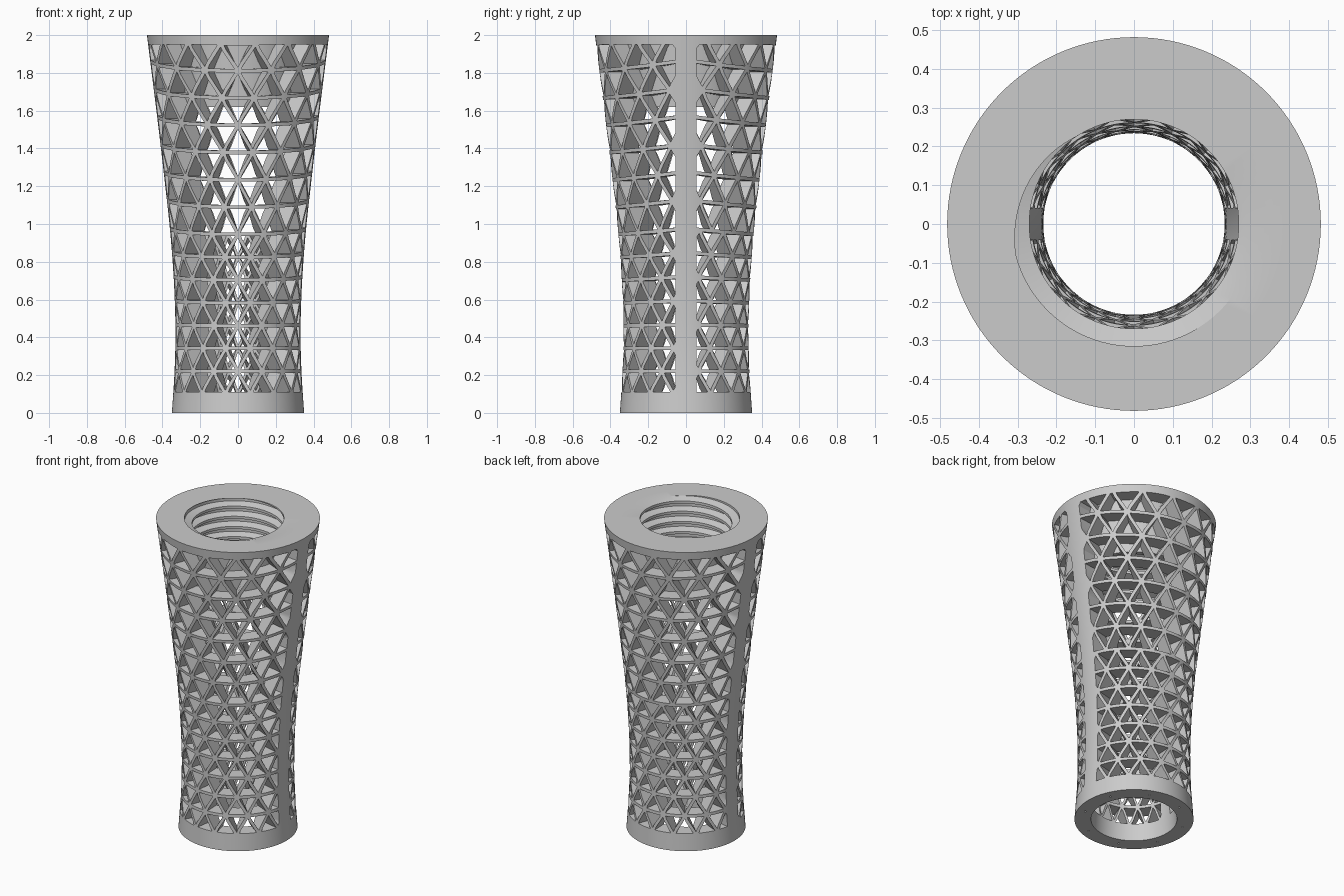
import bpy, bmesh
from math import pi, sin, cos, floor

if "Cube" in bpy.data.objects:
    bpy.data.objects.remove(bpy.data.objects["Cube"])

WALL = 0.097      # wall thickness
SPINE = 0.057     # half width of the solid side spines
PITCHES = 16      # triangles around the body
HALF_BAR = 0.0095
OUT = [.350, .337, .331, .335, .346, .363, .385, .408, .432, .457, .482]


def radius(z):
    """Smooth outer profile, one control radius every 0.2 in z."""
    t = min(max(z / 0.2, 0), 9.9999)
    i = int(t)
    t -= i
    p1, p2 = OUT[i], OUT[i + 1]
    p0 = OUT[i - 1] if i else 2 * p1 - p2
    p3 = OUT[i + 2] if i < 9 else 2 * p2 - p1
    return 0.5 * (2 * p1 + (p2 - p0) * t + (2 * p0 - 5 * p1 + 4 * p2 - p3) * t * t
                  + (3 * p1 - p0 - 3 * p2 + p3) * t ** 3)


def make(name, verts, faces, merge=False):
    me = bpy.data.meshes.new(name)
    me.from_pydata(verts, [], faces)
    bm = bmesh.new()
    bm.from_mesh(me)
    if merge:
        bmesh.ops.remove_doubles(bm, verts=bm.verts, dist=1e-5)
    bmesh.ops.recalc_face_normals(bm, faces=bm.faces)
    bm.to_mesh(me)
    bm.free()
    ob = bpy.data.objects.new(name, me)
    bpy.context.collection.objects.link(ob)
    return ob


def smooth(ob):
    bpy.ops.object.select_all(action='DESELECT')
    ob.select_set(True)
    bpy.context.view_layer.objects.active = ob
    bpy.ops.object.shade_smooth_by_angle(angle=0.5)


# Flared body: thick wall revolved from the profile
SEG, ROWS = 128, 40
zs = [2 * i / ROWS for i in range(ROWS + 1)]
prof = [(radius(z), z) for z in zs] + [(radius(z) - WALL, z) for z in reversed(zs)]
n = len(prof)
verts = [(r * cos(2 * pi * j / SEG), r * sin(2 * pi * j / SEG), z)
         for j in range(SEG) for r, z in prof]
faces = [(j * n + i, (j + 1) % SEG * n + i, (j + 1) % SEG * n + (i + 1) % n, j * n + (i + 1) % n)
         for j in range(SEG) for i in range(n)]
body = make("lattice_body", verts, faces)


# Window cutters: triangles laid out flat as (angle, z), clipped, then extruded radially
def clip(poly, f):
    out = []
    for a, b in zip(poly, poly[1:] + poly[:1]):
        fa, fb = f(a), f(b)
        if fa >= 0:
            out.append(a)
        if fa * fb < 0:
            t = fa / (fa - fb)
            out.append((a[0] + (b[0] - a[0]) * t, a[1] + (b[1] - a[1]) * t))
    return out


def bend(p):
    """Flat panel wrapped on the cone: bars rise slightly towards the spines."""
    th, z = p
    slope = (radius(z + .05) - radius(z - .05)) / .1 if z > .05 else 0
    return th, z + 0.8 * radius(z) * max(slope, 0) * th * th / 2


LIMITS = (lambda p: p[1] - 0.11, lambda p: 1.95 - p[1],
          lambda p: pi / 2 - SPINE / radius(p[1]) - p[0],
          lambda p: pi / 2 - SPINE / radius(p[1]) + p[0])
levels = [0.10 + 0.1207 * i for i in range(7)] + [0.945 + 0.1443 * i for i in range(8)]
cv, cf = [], []


def prism(inner, outer):
    b, m = len(cv), len(inner)
    cv.extend(inner + outer)
    cf.append(tuple(range(b, b + m)))
    cf.append(tuple(range(b + 2 * m - 1, b + m - 1, -1)))
    cf.extend((b + k, b + m + k, b + m + (k + 1) % m, b + (k + 1) % m) for k in range(m))


step = 2 * pi / PITCHES
for side in (0, 1):
    for row in range(14):
        z0, z1 = levels[row], levels[row + 1]
        h = z1 - z0
        s = 1 - HALF_BAR / (h / 3)
        flip = side if row < 7 else 0
        for k in range(-10, 11):
            c = k * step / 2
            up = (k + row + flip) % 2 == 0
            base, tip = (z0, z1) if up else (z1, z0)
            cz = base + (tip - base) / 3
            tri = [(c - step / 2, base), (c + step / 2, base), (c, tip)]
            tri = [bend((c + (a - c) * s, cz + (z - cz) * s)) for a, z in tri]
            for f in LIMITS:
                tri = clip(tri, f)
            if len(tri) < 3:
                continue
            area = sum(a[0] * b[1] - b[0] * a[1] for a, b in zip(tri, tri[1:] + tri[:1])) / 2
            if abs(area) < 0.001:
                continue
            rings = []
            for off in (-WALL - 0.03, 0.03):
                rings.append([((radius(z) + off) * cos(a - pi / 2 + side * pi),
                               (radius(z) + off) * sin(a - pi / 2 + side * pi), z)
                              for a, z in tri])
            prism(*rings)

# Tiny screw holes in the foot
for k in range(8):
    a = 2 * pi * (k + .5) / 8
    ring = [(0.3 * cos(a) + .006 * cos(t * pi / 4), 0.3 * sin(a) + .006 * sin(t * pi / 4))
            for t in range(8)]
    prism([(x, y, -0.02) for x, y in ring], [(x, y, 0.08) for x, y in ring])

cutter = make("window_cutter", cv, cf)
cutter.hide_render = True
full = len(body.data.polygons)
for solver in ('MANIFOLD', 'EXACT'):
    mod = body.modifiers.new("windows", 'BOOLEAN')
    mod.operation = 'DIFFERENCE'
    mod.solver = solver
    mod.object = cutter
    dg = bpy.context.evaluated_depsgraph_get()
    result = bpy.data.meshes.new_from_object(body.evaluated_get(dg))
    body.modifiers.clear()
    if len(result.polygons) > full + 500:
        body.data = result
        break
bpy.data.objects.remove(cutter)
smooth(body)

# Threaded socket inside the top
Z0, Z1, PITCH, COLS = 1.62, 2.0, 0.066, 96
R_IN, R_OUT = 0.27, 0.315
KNOTS = [(0, R_IN), (.25, R_IN), (.45, R_OUT), (.8, R_OUT), (1, R_IN)]


def thread_radius(phase):
    p = phase - floor(phase)
    for (a, ra), (b, rb) in zip(KNOTS, KNOTS[1:]):
        if p <= b:
            return ra + (rb - ra) * (p - a) / (b - a)


start = 2.0 - PITCH * (0.62 - 100 / 360)   # puts the groove mouth at the front of the rim
turns = range(-8, 3)
verts, faces = [], []
for j in range(COLS + 1):
    a = 2 * pi * j / COLS - pi
    f = a / (2 * pi)
    col = [(radius(Z0) - WALL + .003, Z0)]
    for t in turns:
        for p, _ in KNOTS[:-1]:
            z = min(max(start + PITCH * (t + p + f), Z0), Z1)
            col.append((thread_radius((z - start) / PITCH - f + 1e-7), z))
    col += [(radius(z) - WALL + .003, z) for z in (Z1, 1.9, 1.8, 1.7)]
    verts += [(r * cos(a), r * sin(a), z) for r, z in col]
n = len(col)
for j in range(COLS):
    for i in range(n):
        k = (i + 1) % n
        faces.append((j * n + i, (j + 1) * n + i, (j + 1) * n + k, j * n + k))
smooth(make("threaded_socket", verts, faces, merge=True))
